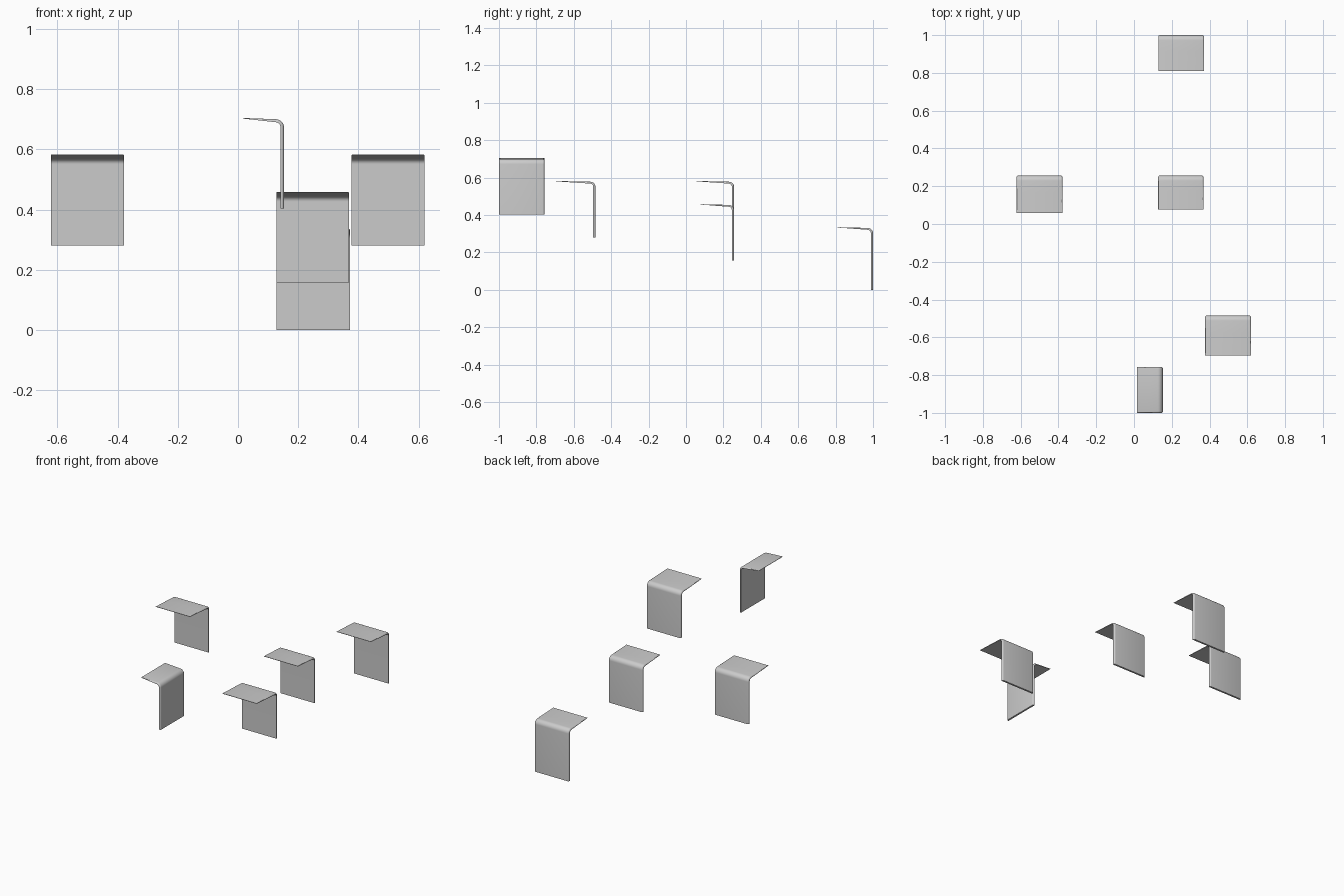
import bpy, bmesh
from math import sin, cos, pi, radians
from mathutils import Vector

if "Cube" in bpy.data.objects:
    bpy.data.objects.remove(bpy.data.objects["Cube"])

R = 0.028          # outer bend radius
T = 0.012          # plate thickness


def stations(height, depth):
    """Outer profile in (y, z), outward normal and thickness; back face at y=0."""
    top = height - 0.004
    rows = [((0, 0), (1, 0), T), ((0, top - R), (1, 0), T)]
    for i in range(1, 9):
        a = i / 8 * pi / 2
        rows.append(((-R + R * cos(a), top - R + R * sin(a)), (cos(a), sin(a)), T - 0.002 * i / 8))
    for f in (0.35, 0.7, 1.0):
        rows.append(((-R - (depth - R) * f, top + 0.004 * f), (0, 1), 0.010 - 0.008 * f))
    return rows


def bracket(name, width, height, depth, loc, turn=0):
    bm = bmesh.new()
    rings = []
    for (y, z), (ny, nz), t in stations(height, depth):
        hw, r = width / 2, t * 0.8
        # cross-section: outer edges rounded, inner edges square
        arc = [(hw - r + r * sin(k * pi / 8), r - r * cos(k * pi / 8)) for k in range(5)]
        sec = [(-x, d) for x, d in reversed(arc)] + arc + [(hw, t), (-hw, t)]
        rings.append([bm.verts.new((x, y - ny * d, z - nz * d)) for x, d in sec])
    n = len(rings[0])
    for a, b in zip(rings, rings[1:]):
        for i in range(n):
            j = (i + 1) % n
            bm.faces.new((a[i], a[j], b[j], b[i]))
    bm.faces.new(rings[0])
    bm.faces.new(rings[-1])
    bmesh.ops.recalc_face_normals(bm, faces=bm.faces)
    me = bpy.data.meshes.new(name)
    bm.to_mesh(me)
    bm.free()
    ob = bpy.data.objects.new(name, me)
    bpy.context.collection.objects.link(ob)
    ob.location = Vector(loc)
    ob.rotation_euler.z = radians(turn)
    bpy.context.view_layer.objects.active = ob
    ob.select_set(True)
    bpy.ops.object.shade_smooth_by_angle(angle=radians(35))
    ob.select_set(False)
    return ob


# Bent plates: name, width, height, flange depth, bottom back centre, turn
bracket("left_bracket", 0.243, 0.301, 0.20, (-0.5, 0.257, 0.281))
bracket("middle_bracket", 0.240, 0.300, 0.18, (0.248, 0.257, 0.158))
bracket("rear_bracket", 0.243, 0.335, 0.19, (0.25, 1.0, 0.0))
bracket("right_bracket", 0.243, 0.301, 0.212, (0.498, -0.484, 0.281))
bracket("front_side_bracket", 0.243, 0.300, 0.137, (0.153, -0.8785, 0.404), -90)
